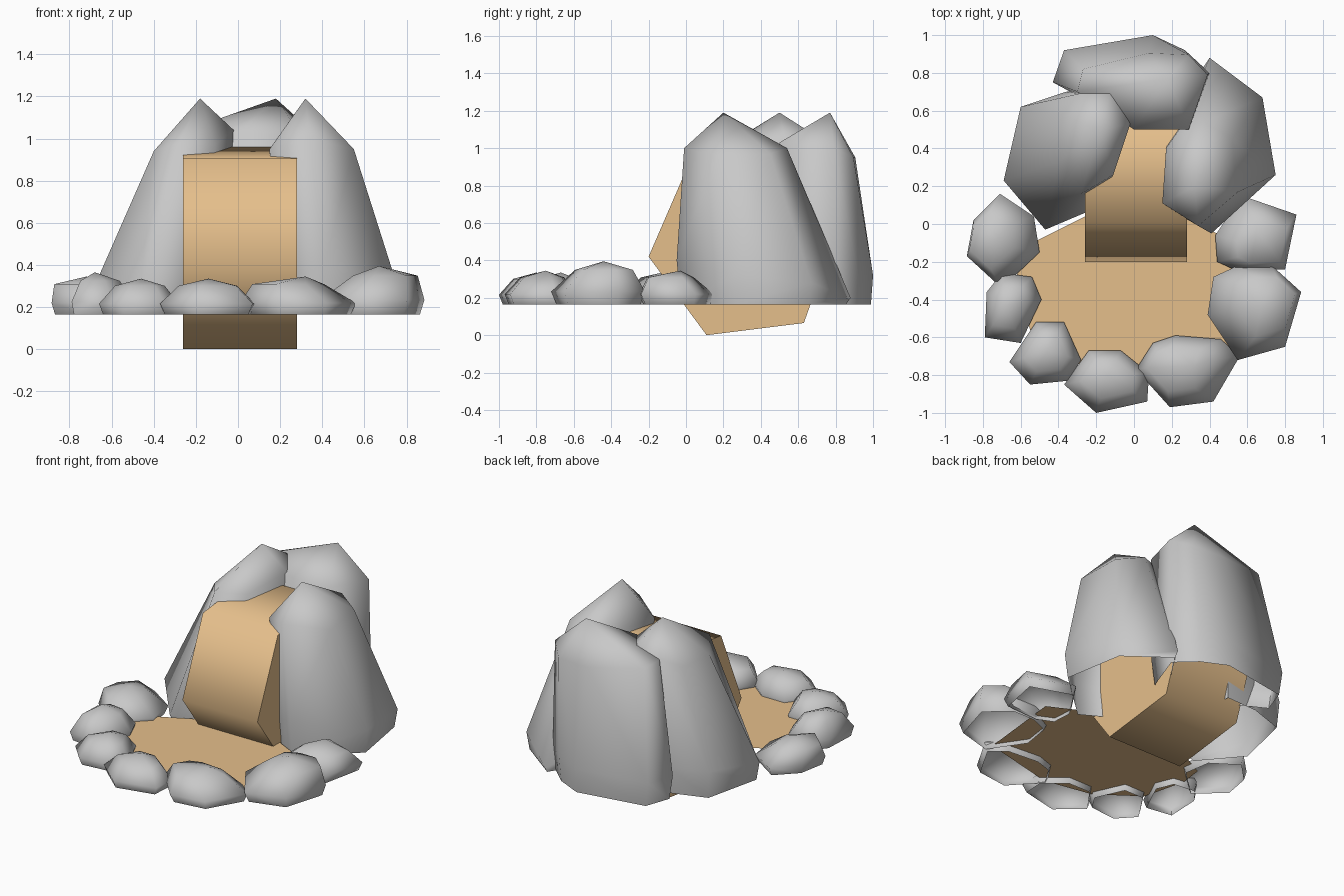
import bpy
import bmesh
import math
from mathutils import Vector

cube = bpy.data.objects.get("Cube")
if cube:
    bpy.data.objects.remove(cube, do_unlink=True)


def material(name, rgb):
    mat = bpy.data.materials.new(name)
    mat.use_nodes = True
    mat.diffuse_color = (*rgb, 1)
    mat.node_tree.nodes["Principled BSDF"].inputs["Base Color"].default_value = (*rgb, 1)
    return mat


STONE = material("grey stone", (0.58, 0.58, 0.58))
SAND = material("tan water", (0.785, 0.52, 0.26))
GROUND = 0.165


def finish(name, bm, mat, angle):
    bmesh.ops.recalc_face_normals(bm, faces=bm.faces)
    mesh = bpy.data.meshes.new(name)
    bm.to_mesh(mesh)
    bm.free()
    mesh.materials.append(mat)
    obj = bpy.data.objects.new(name, mesh)
    bpy.context.collection.objects.link(obj)
    bpy.ops.object.select_all(action='DESELECT')
    obj.select_set(True)
    bpy.context.view_layer.objects.active = obj
    bpy.ops.object.shade_smooth_by_angle(angle=math.radians(angle))


def loft(name, rings, apex, angle):
    """Skin matching rings from bottom to top and close with an apex; open below."""
    bm = bmesh.new()
    loops = [[bm.verts.new(p) for p in ring] for ring in rings]
    n = len(loops[0])
    for low, high in zip(loops, loops[1:]):
        for i in range(n):
            j = (i + 1) % n
            bm.faces.new((low[i], low[j], high[j], high[i]))
    tip = bm.verts.new(apex)
    for i in range(n):
        bm.faces.new((loops[-1][i], loops[-1][(i + 1) % n], tip))
    finish(name, bm, STONE, angle)


def scaled(outline, factor, z, centre, shift=(0, 0)):
    c, s = Vector(centre), Vector(shift)
    return [(*(c + s + (Vector(p) - c) * factor), z) for p in outline]


# Tall boulders: foot, widest ring with its own heights, shoulder, peak
def boulder(name, widest, shoulder, peak):
    outline = [p[:2] for p in widest]
    middle = sum((Vector(p) for p in outline), Vector((0, 0))) / len(outline)
    loft(name, [scaled(outline, 0.95, GROUND, middle), widest, shoulder], peak, 80)


boulder("right_boulder",
        [(-.47, -.03, .2), (-.69, .23, .28), (-.6, .62, .34), (-.36, .7, .34),
         (-.13, .71, .34), (-.08, .35, .34), (-.21, .08, .3)],
        [(-.28, .16, .98), (-.4, .33, .94), (-.38, .58, .95), (-.29, .69, 1.02),
         (-.12, .72, 1.05), (-.02, .53, 1.04), (-.11, .26, .97)],
        (-.18, .5, 1.19))
boulder("left_boulder",
        [(.41, -.05, .4), (.75, .26, .32), (.68, .67, .28), (.4, .88, .2),
         (.23, .62, .3), (.17, .35, .34), (.22, .06, .34)],
        [(.34, -.01, 1.0), (.55, .17, .95), (.52, .45, .97), (.37, .54, 1.0),
         (.24, .5, .99), (.17, .4, .98), (.15, .11, .95)],
        (.32, .2, 1.19))
boulder("back_boulder",
        [(-.37, .92, .32), (.1, 1.0, .32), (.27, .92, .32), (.4, .8, .32),
         (.3, .52, .32), (-.02, .53, .32), (-.43, .75, .32)],
        [(-.27, .82, 1.0), (.08, .905, .95), (.29, .895, .95), (.39, .79, 1.0),
         (.29, .5, 1.03), (0, .5, 1.03), (-.3, .7, 1.02)],
        (.18, .77, 1.19))

# Low rim stones: outline, peak position, peak height, lean of the crown
STONES = [
    ([(-.885, -.17), (-.85, .02), (-.71, .16), (-.53, .04), (-.5, -.15), (-.7, -.34)],
     (-.72, -.08), .345, (-.05, 0)),
    ([(-.78, -.36), (-.79, -.6), (-.6, -.63), (-.49, -.4), (-.54, -.28), (-.7, -.26)],
     (-.68, -.43), .365, (0, 0)),
    ([(-.66, -.73), (-.52, -.52), (-.37, -.52), (-.28, -.72), (-.35, -.83), (-.55, -.85)],
     (-.46, -.67), .335, (0, 0)),
    ([(-.37, -.85), (-.24, -.67), (-.07, -.67), (.08, -.79), (.07, -.94), (-.2, -1)],
     (-.14, -.8), .335, (0, 0)),
    ([(.01, -.77), (.1, -.63), (.22, -.59), (.46, -.61), (.56, -.7), (.42, -.94), (.19, -.97)],
     (.32, -.75), .345, (-.06, 0)),
    ([(.39, -.48), (.42, -.28), (.55, -.22), (.73, -.22), (.885, -.36), (.8, -.65), (.55, -.72)],
     (.67, -.44), .395, (.05, .02)),
    ([(.43, -.06), (.57, .15), (.86, .05), (.8, -.24), (.55, -.25), (.44, -.2)],
     (.65, -.03), .345, (.03, -.04)),
]
for i, (outline, centre, top, lean) in enumerate(STONES, 1):
    rise = top - GROUND
    loft(f"rim_stone_{i}", [
        scaled(outline, 0.9, GROUND, centre),
        scaled(outline, 1, GROUND + rise * 0.3, centre),
        scaled(outline, 0.62, GROUND + rise * 0.8, centre, lean)], (*centre, top), 80)

# Flat pool surface
bm = bmesh.new()
pool = [(0, .17), (-.6, -.13), (-.62, -.28), (-.55, -.56), (-.3, -.74),
        (.02, -.8), (.52, -.68), (.56, -.3), (.58, -.12)]
bm.faces.new([bm.verts.new((x, y, 0.2)) for x, y in pool])
finish("pool", bm, SAND, 30)

# Falling water: a six-sided prism lying across x
bm = bmesh.new()
profile = [(-.2, .42), (.01, .905), (.5, .96), (.8, .54), (.63, .065), (.11, 0)]
side = bm.faces.new([bm.verts.new((-.26, y, z)) for y, z in profile])
extruded = bmesh.ops.extrude_face_region(bm, geom=[side], use_keep_orig=True)
moved = [v for v in extruded["geom"] if isinstance(v, bmesh.types.BMVert)]
bmesh.ops.translate(bm, verts=moved, vec=(.54, 0, 0))
finish("waterfall", bm, SAND, 75)
